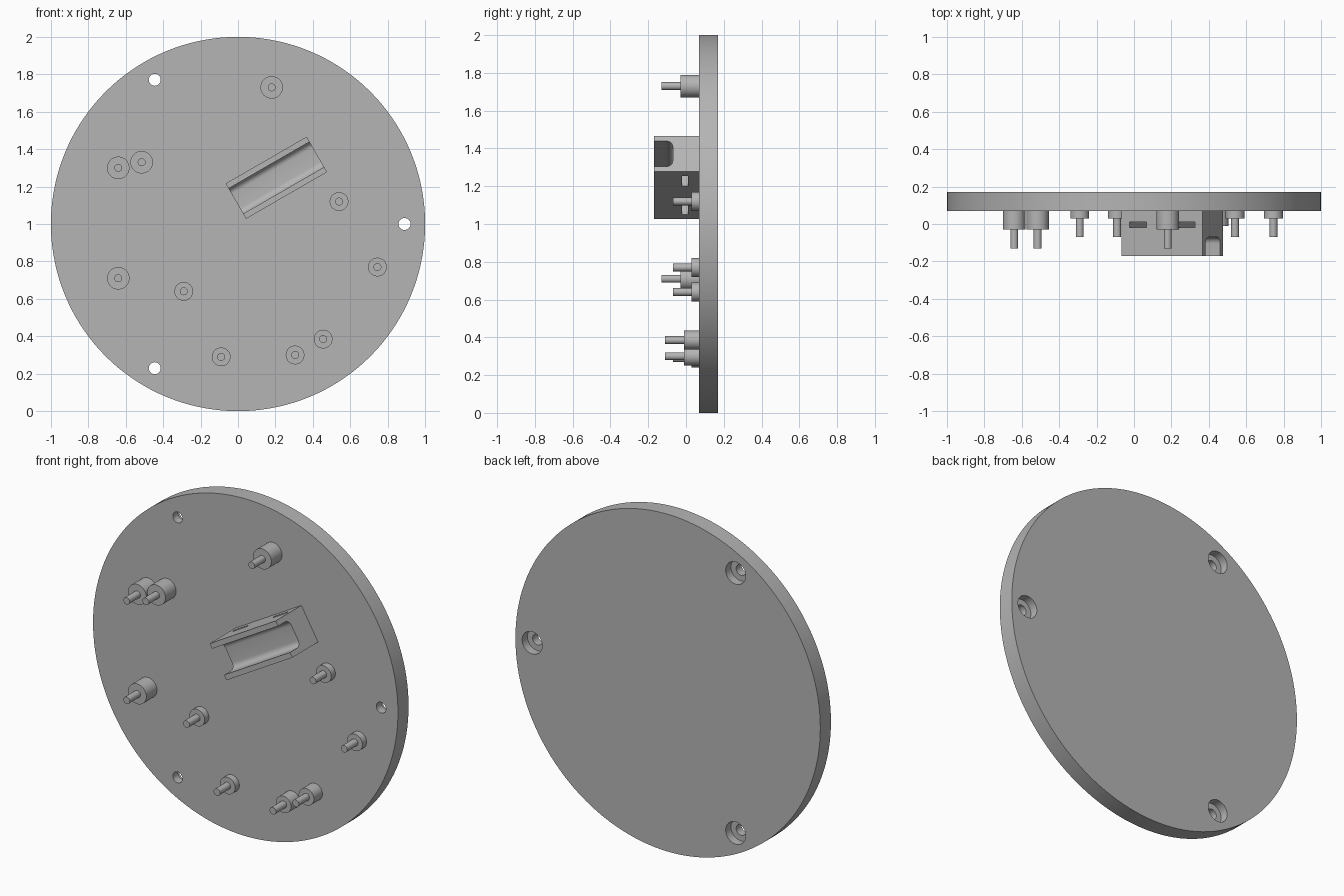
import bpy, bmesh
from math import radians, sin, cos, pi
from mathutils import Matrix, Vector

cube = bpy.data.objects.get("Cube")
if cube:
    bpy.data.objects.remove(cube, do_unlink=True)

GREY = (0.46, 0.46, 0.46, 1)
grey = bpy.data.materials.new("plain_grey")
grey.use_nodes = True
grey.diffuse_color = GREY
grey.node_tree.nodes["Principled BSDF"].inputs["Base Color"].default_value = GREY

FRONT, BACK = 0.07, 0.17      # plate faces along y
MID = 1.0                     # height of the plate centre


def add_cylinder(bm, x, z, y0, y1, radius, segments=48):
    """Cylinder along y between y0 and y1."""
    place = Matrix.Translation((x, (y0 + y1) / 2, z)) @ Matrix.Rotation(pi / 2, 4, 'X')
    bmesh.ops.create_cone(bm, cap_ends=True, segments=segments, radius1=radius,
                          radius2=radius, depth=abs(y1 - y0), matrix=place)


def finish(name, bm):
    bmesh.ops.recalc_face_normals(bm, faces=bm.faces)
    mesh = bpy.data.meshes.new(name)
    bm.to_mesh(mesh)
    bm.free()
    obj = bpy.data.objects.new(name, mesh)
    bpy.context.collection.objects.link(obj)
    mesh.materials.append(grey)
    return obj


def activate(obj):
    bpy.ops.object.select_all(action='DESELECT')
    obj.select_set(True)
    bpy.context.view_layer.objects.active = obj


def cut(obj, cutter):
    cutter.hide_render = True
    activate(obj)
    mod = obj.modifiers.new("cut", 'BOOLEAN')
    mod.operation = 'DIFFERENCE'
    mod.solver = 'EXACT'
    mod.object = cutter
    bpy.ops.object.modifier_apply(modifier=mod.name)
    bpy.data.objects.remove(cutter, do_unlink=True)


def smooth(obj):
    activate(obj)
    bpy.ops.object.shade_smooth_by_angle(angle=radians(30))


# Round base plate with three counterbored screw holes
bm = bmesh.new()
add_cylinder(bm, 0, MID, FRONT, BACK, 1.0, 144)
plate = finish("base_plate", bm)
for depth_start, radius in ((FRONT - 0.05, 0.032), (BACK - 0.05, 0.066)):
    bm = bmesh.new()
    for i in range(3):
        a = i * 2 * pi / 3
        add_cylinder(bm, 0.89 * cos(a), MID + 0.89 * sin(a), depth_start, BACK + 0.05, radius)
    cut(plate, finish("hole_cutter", bm))
smooth(plate)

# Stepped standoffs: shoulder radius, shoulder end y, positions (x, z)
standoffs = {
    "tall": (0.06, -0.03, [(0.18, 1.73), (-0.64, 1.30), (-0.515, 1.33), (-0.64, 0.71)]),
    "medium": (0.05, -0.01, [(0.305, 0.30), (0.455, 0.385)]),
    "short": (0.05, 0.03, [(0.54, 1.12), (0.745, 0.77), (-0.29, 0.64), (-0.09, 0.29)]),
}
for kind, (radius, end, places) in standoffs.items():
    for i, (x, z) in enumerate(places, 1):
        bm = bmesh.new()
        add_cylinder(bm, x, z, end, FRONT, radius)
        add_cylinder(bm, x, z, end - 0.1, end, 0.021, 32)
        smooth(finish(f"{kind}_standoff_{i}", bm))

# Tilted cradle: U profile (y, across) swept along its length
HALF_L, HALF_W, INNER, TOP, FLOOR, R = 0.25, 0.109, 0.078, -0.17, -0.07, 0.035
fillet = [(FLOOR - R + R * sin(t), INNER - R + R * cos(t))
          for t in (k * pi / 16 for k in range(9))]
half = [(FRONT, HALF_W), (TOP, HALF_W), (TOP, INNER)] + fillet
outline = half + [(y, -v) for y, v in reversed(half)]
bm = bmesh.new()
face = bm.faces.new([bm.verts.new((-HALF_L, y, v)) for y, v in outline])
swept = bmesh.ops.extrude_face_region(bm, geom=[face])
moved = [g for g in swept["geom"] if isinstance(g, bmesh.types.BMVert)]
bmesh.ops.translate(bm, verts=moved, vec=Vector((2 * HALF_L, 0, 0)))
cradle = finish("cradle", bm)

# Two strap slots right through the cradle under its channel
bm = bmesh.new()
for u in (-0.15, 0.15):
    place = Matrix.Translation((u, -0.005, 0)) @ Matrix.Diagonal((0.104, 0.03, 0.4, 1))
    bmesh.ops.create_cube(bm, size=1, matrix=place)
cut(cradle, finish("slot_cutter", bm))
cradle.data.transform(Matrix.Translation((0.205, 0, 1.247)) @ Matrix.Rotation(radians(-30), 4, 'Y'))
smooth(cradle)
